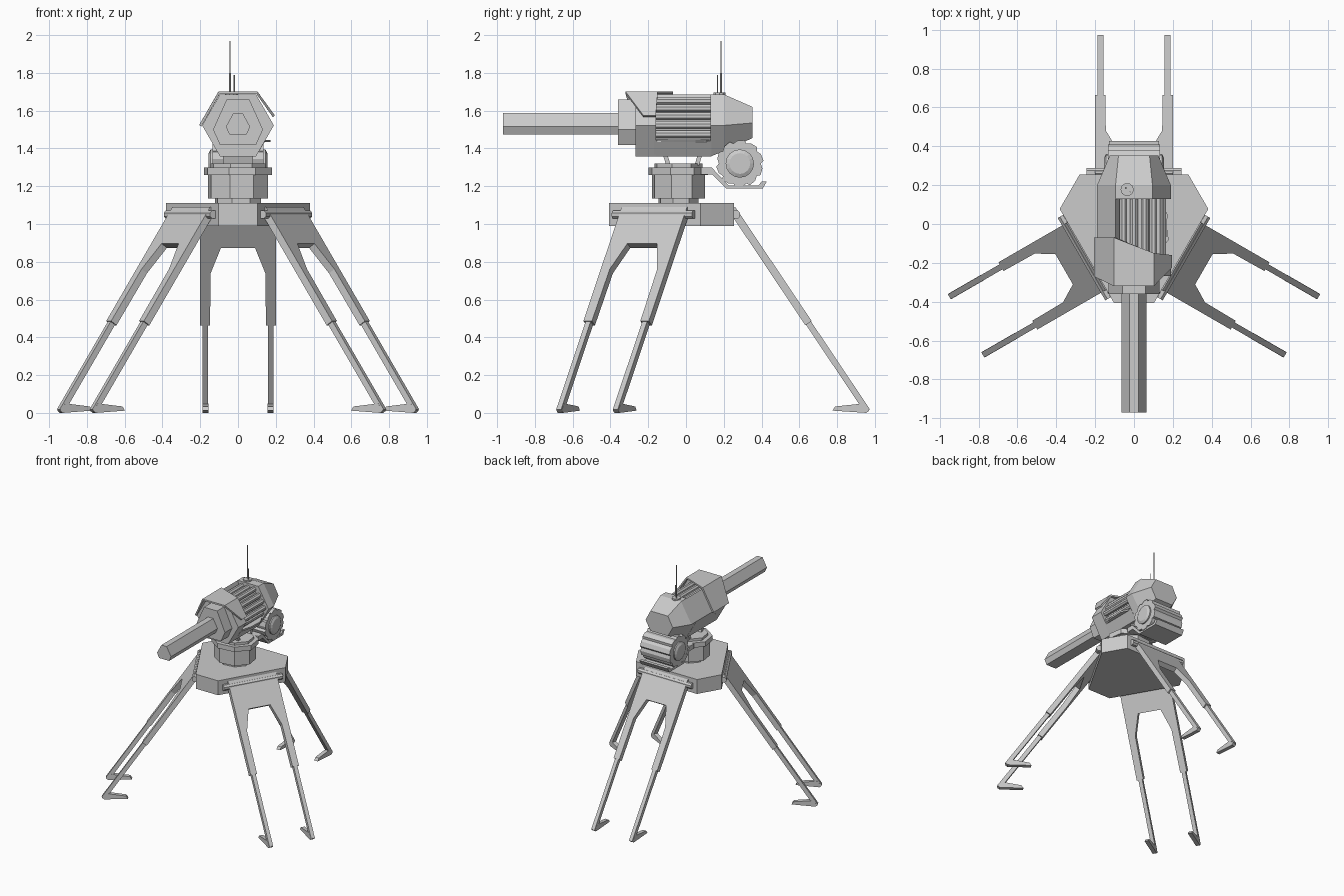
import bpy, bmesh, math
from mathutils import Matrix, Vector

if "Cube" in bpy.data.objects:
    bpy.data.objects.remove(bpy.data.objects["Cube"])


def make(name, verts, faces):
    me = bpy.data.meshes.new(name)
    me.from_pydata([tuple(v) for v in verts], [], faces)
    bm = bmesh.new()
    bm.from_mesh(me)
    bmesh.ops.recalc_face_normals(bm, faces=bm.faces)
    bm.to_mesh(me)
    bm.free()
    ob = bpy.data.objects.new(name, me)
    bpy.context.collection.objects.link(ob)
    return ob


def loft(name, rings):
    """Closed skin through rings with equal point counts."""
    n = len(rings[0])
    verts = [v for r in rings for v in r]
    faces = [list(range(n)), [len(verts) - n + i for i in range(n)]]
    for k in range(len(rings) - 1):
        for i in range(n):
            j = (i + 1) % n
            faces.append([k * n + i, k * n + j, (k + 1) * n + j, (k + 1) * n + i])
    return make(name, verts, faces)


def along_x(u, v, w): return Vector((w, u, v))
def along_y(u, v, w): return Vector((u, w, v))
def along_z(u, v, w): return Vector((u, v, w))


def prism(name, pts, lo, hi, fn):
    return loft(name, [[fn(u, v, w) for u, v in pts] for w in (lo, hi)])


def ngon(n, r, cu=0, cv=0, phase=0, sv=1):
    a = [math.radians(phase) + 2 * math.pi * i / n for i in range(n)]
    return [(cu + r * math.cos(t), cv + sv * r * math.sin(t)) for t in a]


def mirror(half):
    return half + [(-u, v) for u, v in reversed(half)]


# Base plate: hexagon with three long and three short sides
CY, D, H = -0.025, 0.28, 0.28
turns = [Matrix.Translation((0, CY, 0)) @ Matrix.Rotation(math.radians(a), 4, 'Z')
         for a in (0, 120, 240)]
plate = [(m @ Vector((s * H, D, 0)))[:2] for m in turns for s in (1, -1)]
prism("base_plate", plate, 0.99, 1.11, along_z)

# Three leg pairs: hinge, forked panel, lower struts and feet
panel = [(0.2, 1.08), (0.2, 0.475), (0.148, 0.475), (0.145, 0.75), (0.09, 0.885)]
SL = 0.67
NY, NZ = 1 / math.hypot(1, SL), SL / math.hypot(1, SL)
for k, m in enumerate(turns):
    def slope(x, z, t):
        return m @ Vector((x, 0.275 + (1.07 - z) * SL + t * NY, z + t * NZ))

    def across(u, v, w):
        return m @ Vector((w, u, v))
    tag = ("back", "left", "right")[k]
    prism(tag + "_leg_panel", mirror(panel), -0.02, 0.02, slope)
    prism(tag + "_hinge", ngon(8, 0.024, 0.29, 1.05, 22.5), -0.245, 0.245, across)
    for s in (-1, 1):
        strut = [(s * 0.158, 0.52), (s * 0.188, 0.52), (s * 0.188, 0.01), (s * 0.158, 0.01)]
        prism(tag + "_leg_strut", strut, -0.016, 0.016, slope)
        foot = [(0.8, 0.012), (0.815, 0.034), (0.965, 0.05), (0.995, 0.012), (0.98, 0)]
        prism(tag + "_foot", foot, s * 0.173 - 0.016, s * 0.173 + 0.016, across)

# Turntable stack
TY = -0.04
for name, r, lo, hi in (("turret_neck", 0.125, 1.10, 1.14), ("turret_drum", 0.165, 1.135, 1.27),
                        ("turret_flange", 0.185, 1.26, 1.30), ("turret_cap", 0.15, 1.295, 1.32)):
    prism(name, ngon(8, r, 0, TY, 30, 0.88), lo, hi, along_z)

# Splayed gun supports
for s in (-1, 1):
    yc = -0.018 + s * 0.075
    prism("gun_support", [(yc - 0.012, 1.31), (yc + 0.012, 1.31),
                          (yc + 0.012 + s * 0.018, 1.37), (yc - 0.012 + s * 0.018, 1.37)],
          -0.08, 0.08, along_x)

# Gun housing: hexagonal front, cut-open middle, tapered rear
CZ = 1.522
hexa = ngon(6, 0.19, 0, CZ)
prism("front_housing", hexa, -0.267, -0.16, along_y)
core = [(-0.095, 1.686), (-0.19, CZ), (-0.095, 1.358), (0.095, 1.358), (0.145, 1.44),
        (0.115, 1.45), (0.13, CZ), (0.075, 1.63), (-0.075, 1.63)]
prism("middle_housing", core, -0.17, 0.135, along_y)
top, bot = (0.08, 1.62), (0.08, 1.455)
tail = [(0.125, 1.535), top, (-0.08, 1.62), (-0.125, 1.535), (-0.08, 1.455), bot]
rear = [[along_y(u, v, 0.13) for u, v in hexa]]
rear.append([along_y(u, v if v > CZ - 0.01 else 1.385, 0.2) for u, v in hexa])
rear.append([along_y(u, v, 0.352) for u, v in tail])
loft("rear_housing", rear)

# Cooling ribs in the open upper right side
for u, v in ((-0.055, 1.652), (0, 1.652), (0.055, 1.652), (0.1, 1.612),
             (0.127, 1.57), (0.145, CZ), (0.127, 1.475)):
    prism("cooling_rib", ngon(8, 0.021, u, v, 22.5), -0.165, 0.135, along_y)
prism("side_ledge", [(0.09, 0.135), (0.13, 0.135), (0.172, 0.05), (0.168, -0.06),
                     (0.14, -0.165), (0.09, -0.165)], 1.433, 1.446, along_z)

# Asymmetric front hood wrapped over the housing
edges = [(-0.2, 1.52, -0.07, -0.27), (-0.1, 1.695, -0.07, -0.32),
         (0.1, 1.695, -0.15, -0.32), (0.19, 1.57, -0.16, -0.225)]
hv = [(x, y, z) for x, z, y0, y1 in edges for y in (y0, y1)]
hood = make("front_hood", hv, [(2 * i, 2 * i + 1, 2 * i + 3, 2 * i + 2) for i in range(3)])
sol = hood.modifiers.new("thickness", 'SOLIDIFY')
sol.thickness, sol.offset = 0.014, 0

# Collar and barrel with clipped-triangle sections
collar = [(0.06, 1.66), (0.132, 1.5), (0.095, 1.418)]
prism("barrel_collar", mirror(collar), -0.36, -0.25, along_y)
barrel = [(0.024, 1.588), (0.064, 1.515), (0.046, 1.475)]
prism("barrel", mirror(barrel), -0.97, -0.34, along_y)

# Ammunition drum: lobed cylinder with end caps
DY, DZ = 0.285, 1.32
lobes = []
for i in range(10):
    for da, r in ((0, 0.111), (7, 0.126), (24, 0.122)):
        a = math.radians(36 * i + da)
        lobes.append((DY + r * math.cos(a), DZ + r * math.sin(a)))
prism("ammo_drum", lobes, -0.135, 0.135, along_x)
loft("ammo_drum_caps", [[along_x(u, v, w) for u, v in ngon(16, r, DY, DZ)]
                        for w, r in ((-0.155, 0.055), (-0.145, 0.075), (0.145, 0.075), (0.155, 0.055))])

# Drum tray bent from a strip
tray = [(0.08, 1.30), (0.135, 1.30), (0.225, 1.205), (0.385, 1.205), (0.4, 1.225),
        (0.428, 1.225), (0.405, 1.187), (0.215, 1.187), (0.14, 1.262), (0.08, 1.262)]
prism("drum_tray", tray, -0.13, 0.13, along_x)

# Antennas and their mount
prism("antenna_mount", ngon(10, 0.034, -0.035, 0.177), 1.67, 1.697, along_z)
prism("long_antenna", ngon(6, 0.003, -0.042, 0.185), 1.69, 1.97, along_z)
prism("long_antenna_base", ngon(6, 0.005, -0.042, 0.185), 1.69, 1.80, along_z)
prism("short_antenna", ngon(6, 0.003, -0.02, 0.166), 1.69, 1.79, along_z)
